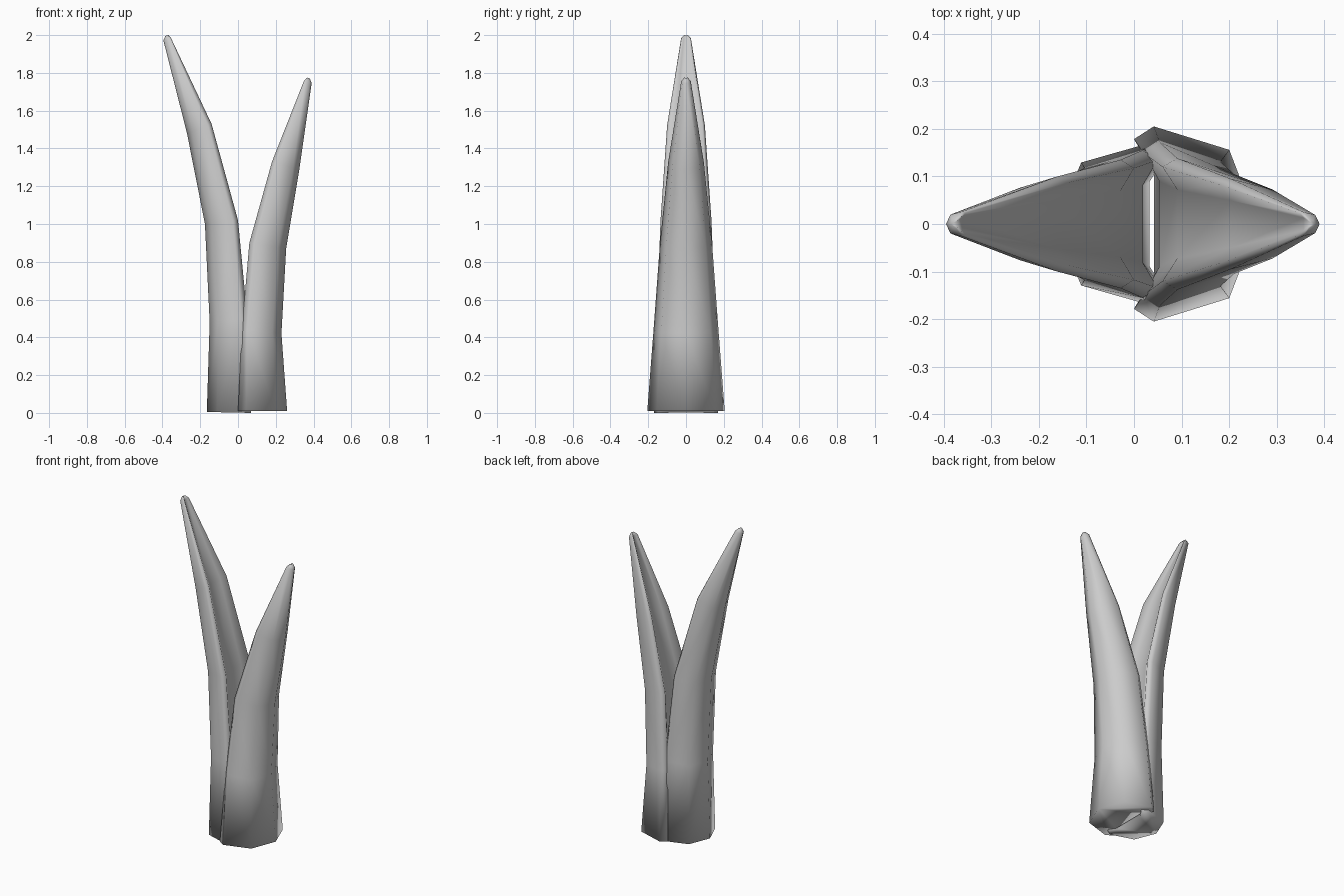
import bpy, bmesh

if "Cube" in bpy.data.objects:
    bpy.data.objects.remove(bpy.data.objects["Cube"])

# Half cross-section of a curled leaf: (inner -> outer, half-width), groove first
HALF = [(0.16, 0.52), (0.0, 0.87), (0.16, 1.0), (0.77, 0.76)]
SECTION = HALF + [(1.0, 0.0)] + [(u, -v) for u, v in reversed(HALF)]


def make_leaf(name, rings):
    """Loft the section through rings of (inner x, inner z, outer x, outer z, half-width)."""
    bm = bmesh.new()
    loops = []
    for xi, zi, xo, zo, w in rings:
        loops.append([bm.verts.new((xi + (xo - xi) * u, w * v, zi + (zo - zi) * u))
                      for u, v in SECTION])
    n = len(SECTION)
    for a, b in zip(loops, loops[1:]):
        for i in range(n):
            j = (i + 1) % n
            bm.faces.new((a[i], a[j], b[j], b[i]))
    bm.faces.new(loops[0])
    bm.faces.new(loops[-1])
    bmesh.ops.recalc_face_normals(bm, faces=bm.faces)
    for f in bm.faces:
        f.smooth = True
    mesh = bpy.data.meshes.new(name)
    bm.to_mesh(mesh)
    bm.free()
    obj = bpy.data.objects.new(name, mesh)
    bpy.context.collection.objects.link(obj)
    return obj


# Tall leaf leaning to the left
make_leaf("tall_leaf", [
    (0.07, 0.0, -0.165, 0.005, 0.17),
    (0.05, 0.50, -0.15, 0.48, 0.155),
    (0.0, 1.02, -0.175, 1.0, 0.135),
    (-0.14, 1.53, -0.27, 1.48, 0.10),
    (-0.355, 1.985, -0.395, 1.972, 0.026),
    (-0.37, 2.0, -0.385, 1.995, 0.010),
])

# Short leaf leaning to the right
make_leaf("short_leaf", [
    (0.0, 0.01, 0.26, 0.01, 0.205),
    (0.02, 0.44, 0.23, 0.42, 0.172),
    (0.06, 0.90, 0.255, 0.87, 0.138),
    (0.18, 1.33, 0.325, 1.29, 0.095),
    (0.35, 1.76, 0.39, 1.745, 0.025),
    (0.365, 1.775, 0.38, 1.77, 0.010),
])
